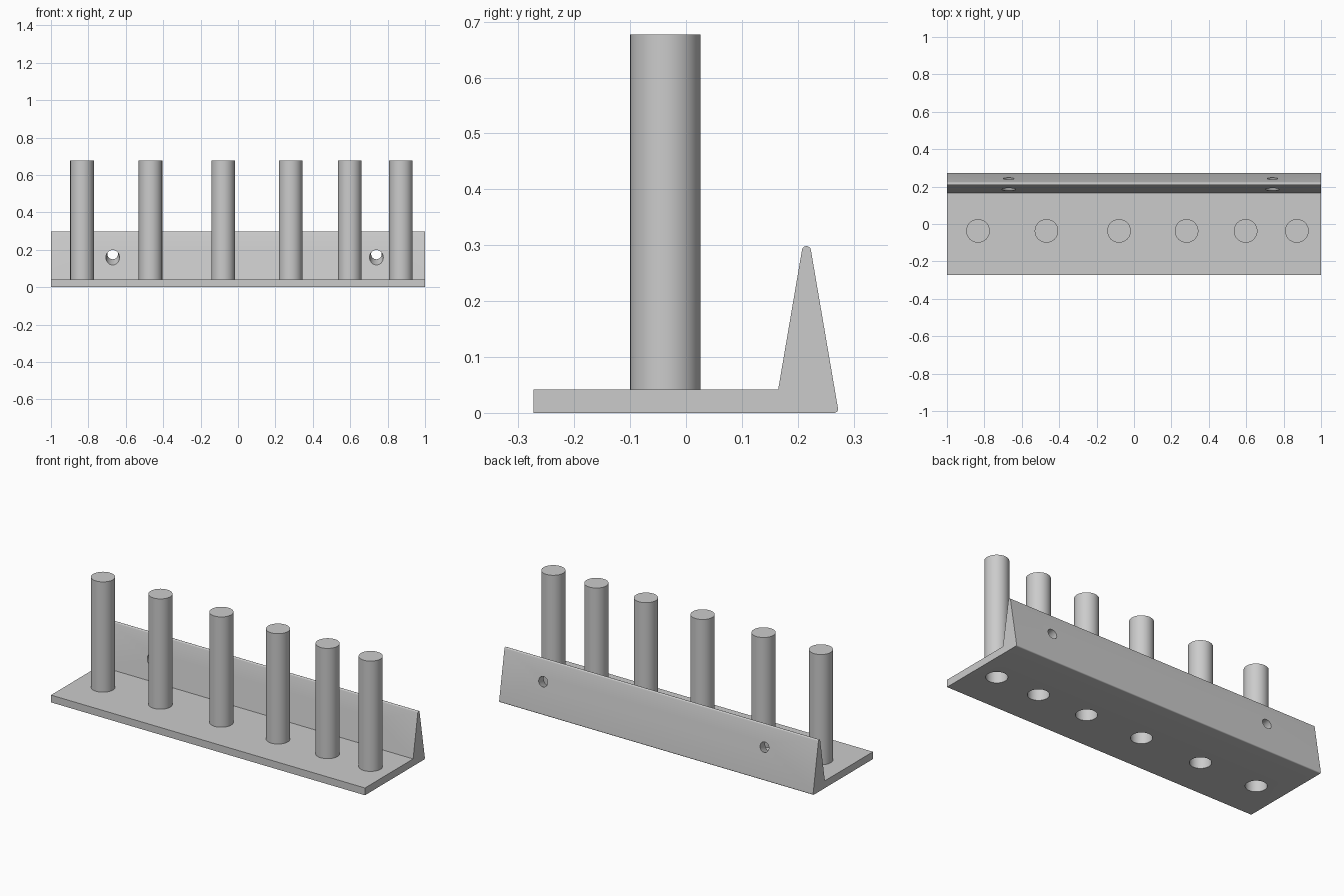
import bpy, bmesh, math
from mathutils import Vector

if "Cube" in bpy.data.objects:
    bpy.data.objects.remove(bpy.data.objects["Cube"])

grey = bpy.data.materials.new("plain grey")
grey.use_nodes = True
grey.diffuse_color = (0.6, 0.6, 0.6, 1)
grey.node_tree.nodes["Principled BSDF"].inputs["Base Color"].default_value = (0.6, 0.6, 0.6, 1)

PEG_X = (-0.834, -0.468, -0.08, 0.281, 0.597, 0.871)
PEG_Y, PEG_R, BORE_R = -0.037, 0.063, 0.056
PEG_TOP, BASE_TOP = 0.677, 0.042
SCREW_X = (-0.67, 0.74)


def finish(name, bm):
    bmesh.ops.recalc_face_normals(bm, faces=bm.faces)
    mesh = bpy.data.meshes.new(name)
    bm.to_mesh(mesh)
    bm.free()
    mesh.materials.append(grey)
    obj = bpy.data.objects.new(name, mesh)
    bpy.context.collection.objects.link(obj)
    return obj


def add_cone(bm, start, end, r1, r2):
    """Capped cone or cylinder between two points."""
    start, end = Vector(start), Vector(end)
    axis = end - start
    turn = axis.to_track_quat("Z", "Y").to_matrix().to_4x4()
    turn.translation = (start + end) / 2
    bmesh.ops.create_cone(bm, cap_ends=True, segments=48, radius1=r1, radius2=r2,
                          depth=axis.length, matrix=turn)


def cut(obj, cutter):
    mod = obj.modifiers.new("cut", "BOOLEAN")
    mod.operation = "DIFFERENCE"
    mod.solver = "EXACT"
    mod.object = cutter
    bpy.context.view_layer.objects.active = obj
    bpy.ops.object.modifier_apply(modifier=mod.name)


def smooth(obj):
    bpy.ops.object.select_all(action="DESELECT")
    obj.select_set(True)
    bpy.context.view_layer.objects.active = obj
    bpy.ops.object.shade_smooth_by_angle(angle=math.radians(30))


def arc(cy, cz, r, a0, a1, steps=8):
    angles = [math.radians(a0 + (a1 - a0) * i / steps) for i in range(steps + 1)]
    return [(cy + r * math.cos(a), cz + r * math.sin(a)) for a in angles]


# Shelf with tapered back rail: side profile extruded along x
profile = [(-0.273, 0), *arc(0.265, 0.007, 0.007, -90, 10),
           *arc(0.2155, 0.2905, 0.008, 10, 170), (0.165, BASE_TOP), (-0.273, BASE_TOP)]
bm = bmesh.new()
face = bm.faces.new([bm.verts.new((-1, y, z)) for y, z in profile])
side = bmesh.ops.extrude_face_region(bm, geom=[face])["geom"]
bmesh.ops.translate(bm, vec=(2, 0, 0), verts=[v for v in side if isinstance(v, bmesh.types.BMVert)])
shelf = finish("shelf_and_back_rail", bm)

# Pegs, hollow from below
bm = bmesh.new()
for x in PEG_X:
    add_cone(bm, (x, PEG_Y, BASE_TOP), (x, PEG_Y, PEG_TOP), PEG_R, PEG_R)
pegs = finish("pegs", bm)

bm = bmesh.new()
for x in PEG_X:
    add_cone(bm, (x, PEG_Y, -0.05), (x, PEG_Y, PEG_TOP - 0.03), BORE_R, BORE_R)
bores = finish("bore_cutter", bm)

# Tapered screw holes sloping up through the rail
bm = bmesh.new()
for x in SCREW_X:
    add_cone(bm, (x, 0.136, 0.148), (x, 0.298, 0.193), 0.044, 0.02)
screws = finish("screw_hole_cutter", bm)

cut(shelf, bores)
cut(shelf, screws)
cut(pegs, bores)
for obj in (shelf, pegs):
    smooth(obj)
for cutter in (bores, screws):
    cutter.hide_render = True
    cutter.hide_viewport = True
